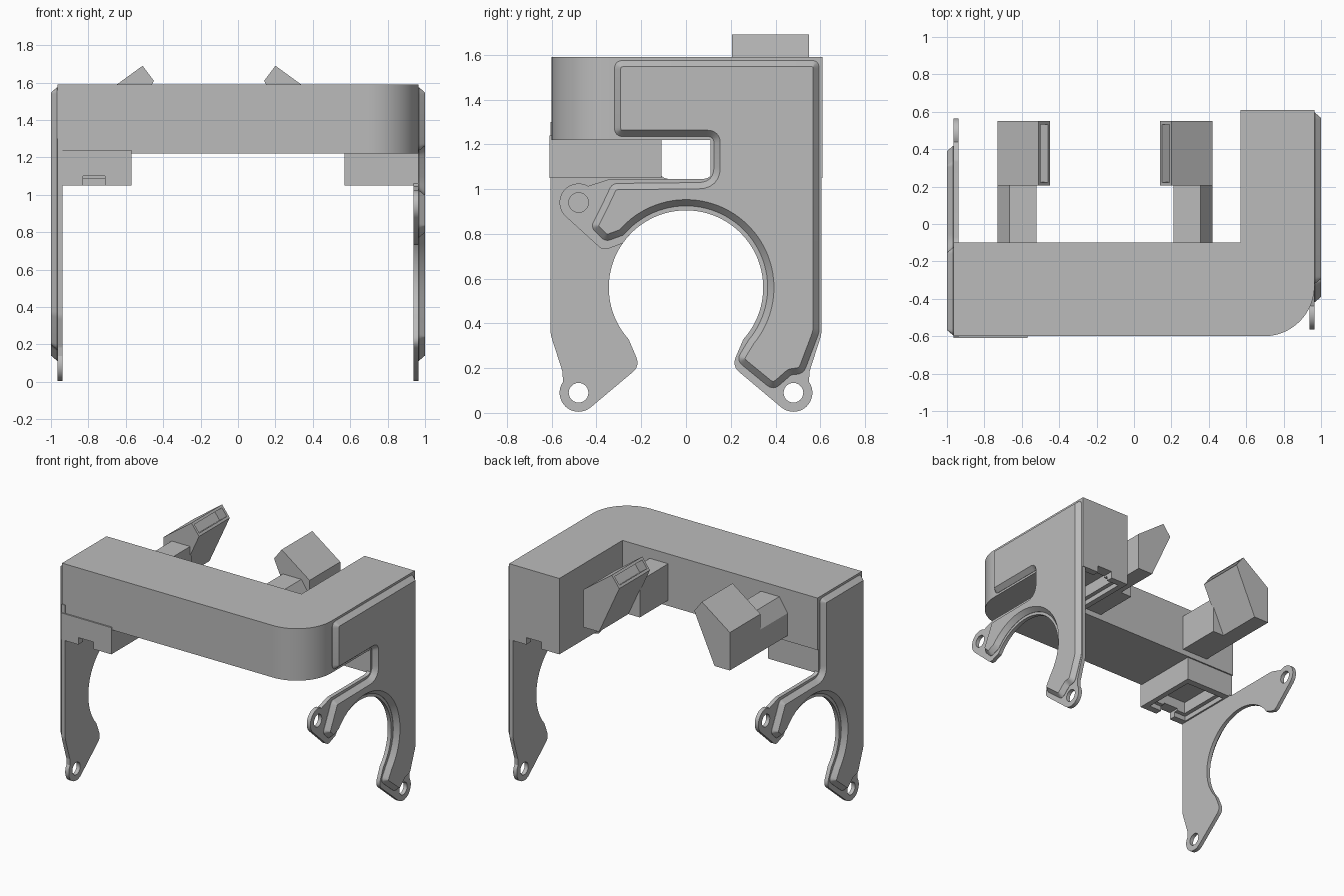
import bpy, bmesh, math
from mathutils import Vector, Matrix

if "Cube" in bpy.data.objects:
    bpy.data.objects.remove(bpy.data.objects["Cube"])

grey = bpy.data.materials.new("plain_grey")
grey.use_nodes = True
grey.diffuse_color = (0.5, 0.5, 0.5, 1)
grey.node_tree.nodes["Principled BSDF"].inputs["Base Color"].default_value = (0.5, 0.5, 0.5, 1)

# How a flat outline (u, v) and its depth w are laid into space
SIDE = lambda u, v, w: Vector((w, u, v))
FRONT = lambda u, v, w: Vector((u, w, v))
TOP = lambda u, v, w: Vector((u, v, w))
HALF_TURN = Matrix.Rotation(math.pi, 4, "Z")


def arc(centre, r, start, end, n):
    steps = [math.radians(start + (end - start) * i / n) for i in range(n + 1)]
    return [(centre[0] + r * math.cos(a), centre[1] + r * math.sin(a), 0) for a in steps]


def rounded(points, n=6):
    """Round every corner (u, v, radius) whose radius is not zero."""
    out = []
    for i, (u, v, r) in enumerate(points):
        p = Vector((u, v))
        if not r:
            out.append((u, v))
            continue
        a = (Vector(points[i - 1][:2]) - p).normalized()
        b = (Vector(points[(i + 1) % len(points)][:2]) - p).normalized()
        reach = r / math.tan(a.angle(b) / 2)
        for k in range(n + 1):
            t = k / n
            out.append(tuple(p + a * reach * (1 - t) ** 2 + b * reach * t ** 2))
    return out


def prism(name, outline, lo, hi, layout, edit=None):
    """Extrude an outline from lo to hi; edit may refine the mesh."""
    bm = bmesh.new()
    rings = [[bm.verts.new(layout(u, v, w)) for u, v in outline] for w in (lo, hi)]
    bm.faces.new(rings[0])
    bm.faces.new(rings[1])
    for i in range(len(outline)):
        bm.faces.new((rings[0][i - 1], rings[0][i], rings[1][i], rings[1][i - 1]))
    bmesh.ops.recalc_face_normals(bm, faces=bm.faces)
    if edit:
        edit(bm)
    mesh = bpy.data.meshes.new(name)
    bm.to_mesh(mesh)
    bm.free()
    mesh.materials.append(grey)
    ob = bpy.data.objects.new(name, mesh)
    bpy.context.collection.objects.link(ob)
    return ob


def box(name, x0, x1, y0, y1, z0, z1):
    return prism(name, [(x0, y0), (x1, y0), (x1, y1), (x0, y1)], z0, z1, TOP)


def cut(ob, *cutters):
    bpy.context.view_layer.objects.active = ob
    for cutter in cutters:
        cutter.hide_render = True
        mod = ob.modifiers.new("cut", "BOOLEAN")
        mod.operation, mod.solver, mod.object = "DIFFERENCE", "EXACT", cutter
        bpy.ops.object.modifier_apply(modifier=mod.name)
        bpy.data.objects.remove(cutter)


# L-shaped top frame with one rounded corner
frame = [(-.965, -.6, 0)] + arc((.695, -.33), .27, -90, 0, 20) + [
    (.965, .61, 0), (.57, .61, 0), (.57, -.1, 0), (-.965, -.1, 0)]
prism("top_frame", rounded(frame), 1.22, 1.59, TOP)

EAR, FOOT, RING = (-.48, .94), (.48, .09), (0, .56)

# Thin sheet with two eyelets and a round opening
sheet_outline = rounded(
    [(.605, 1.3, 0), (.605, .35, .1), (.552, .185, .04)]
    + arc(FOOT, .085, 35, -130, 16)
    + [(.205, .21, .06)]
    + arc(RING, .345, -42, 145, 48)
    + [(-.37, .725, .045)]
    + arc(EAR, .085, 225, 60, 16)
    + [(-.34, 1.045, .05), (.12, 1.045, .05), (.12, 1.3, 0)])


def raised_outline(top_end):
    return rounded(
        [(.595, 1.575, .035), (.595, .36, .1), (.525, .175, .05), (.47, .17, .03),
         (.39, .1, .045), (.225, .235, .04)]
        + arc(RING, .365, -40, 140, 48)
        + [(-.36, .765, .04), (-.425, .83, .035), (-.37, .94, .04), (-.33, 1.025, .04),
           (.125, 1.03, .07)] + top_end)


def chamfer_outer(bm):
    face = max(bm.faces, key=lambda f: f.calc_center_median().x)
    bmesh.ops.inset_region(bm, faces=[face], thickness=.028, depth=0,
                           use_even_offset=True, use_boundary=True)
    for v in face.verts:
        v.co.x += .033


long_end = [(.125, 1.235, .03), (-.32, 1.235, .04), (-.32, 1.575, .04)]
short_end = [(.125, 1.575, .035)]

for side, top_end in (("left", long_end), ("right", short_end)):
    sheet = prism(side + "_sheet", sheet_outline, .937, .965, SIDE)
    cut(sheet, *[prism("eyelet_cutter", [p[:2] for p in arc(c, .044, 0, 345, 23)],
                       .9, 1, SIDE) for c in (EAR, FOOT)])
    raised = prism(side + "_raised_panel", raised_outline(top_end), .96, .967, SIDE, chamfer_outer)

    # Lower block with a stepped pocket and a slot through its end
    block = box(side + "_lower_block", .57, .965, .11, .61, 1.05, 1.24)
    cut(block,
        box("pocket_cutter", .61, .925, .16, .56, 1, 1.085),
        box("deep_pocket_cutter", .64, .895, .19, .53, 1, 1.17),
        box("slot_cutter", .71, .83, .5, .7, 1, 1.1))
    if side == "right":
        for ob in (sheet, raised, block):
            ob.data.transform(HALF_TURN)


def recess(direction):
    """Sink a slot into the sloping inner face of a hook."""
    def edit(bm):
        face = max(bm.faces, key=lambda f: f.normal.dot(direction))
        bmesh.ops.inset_region(bm, faces=[face], thickness=.018, use_even_offset=True)
        bmesh.ops.inset_region(bm, faces=[face], thickness=.001, depth=-.07)
    return edit


# Two mirrored hooks on short arms behind the frame
hook = [(.42, 1.53), (.42, 1.26), (.3, 1.26), (.14, 1.61), (.2, 1.69)]
arm = [(.21, 1.26), (.21, 1.52), (.355, 1.52), (.42, 1.42), (.42, 1.26)]
for side, flip in (("left", False), ("right", True)):
    place = lambda pts: [(-.31 - u, v) if flip else (u, v) for u, v in pts]
    inner = Vector((.8 if flip else -.8, 0, .6))
    prism(side + "_hook", place(hook), .205, .55, FRONT, recess(inner))
    prism(side + "_hook_arm", place(arm), -.12, .22, FRONT)

# Smooth the curved walls, keep the edges sharp
bpy.ops.object.select_all(action="DESELECT")
for ob in bpy.context.collection.objects:
    if ob.type == "MESH" and grey.name in ob.data.materials:
        ob.select_set(True)
        bpy.context.view_layer.objects.active = ob
bpy.ops.object.shade_smooth_by_angle(angle=math.radians(30))
